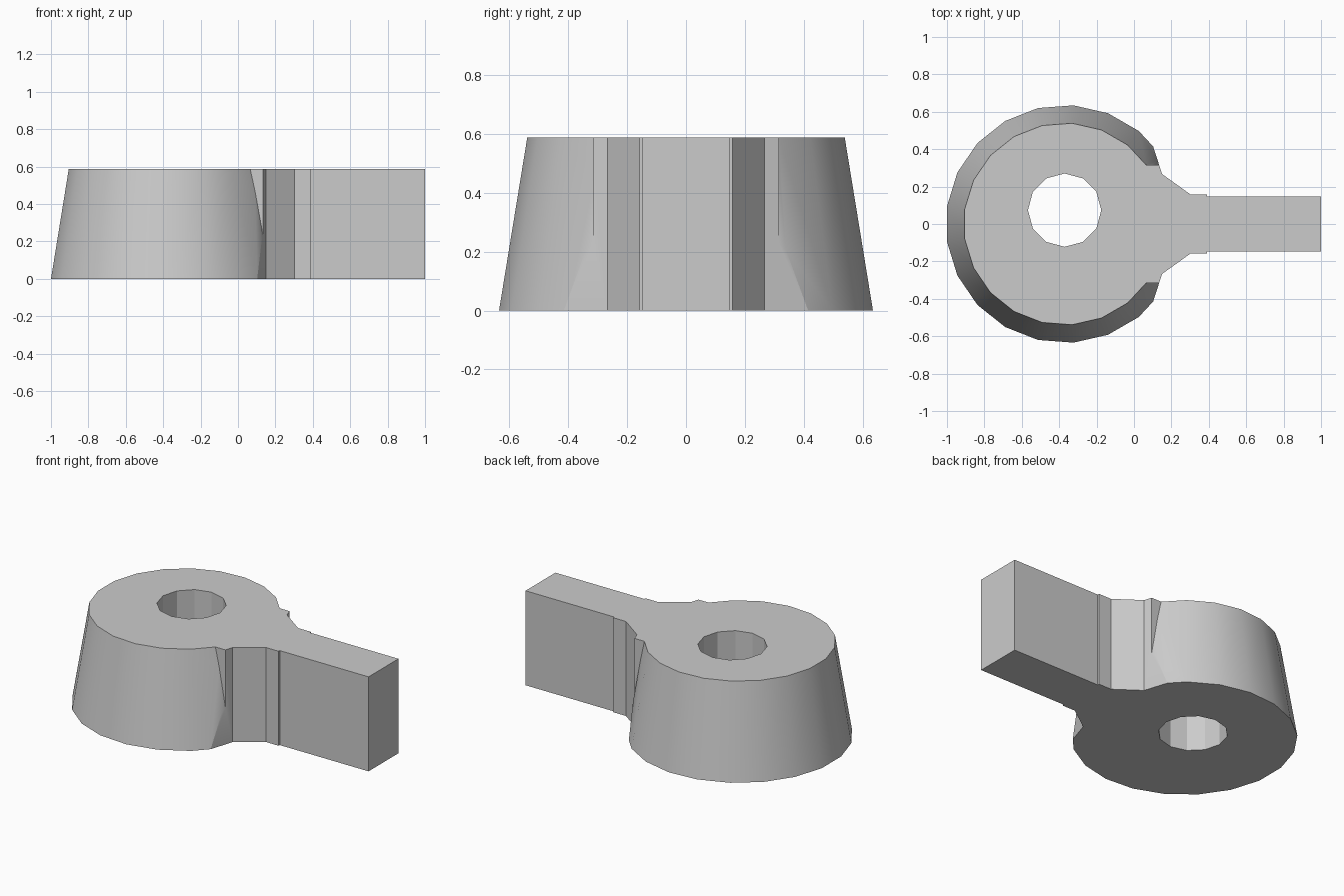
import bpy, bmesh, math

if "Cube" in bpy.data.objects:
    bpy.data.objects.remove(bpy.data.objects["Cube"])

H = 0.587          # overall height
HUB_X = -0.371     # hub axis

grey = bpy.data.materials.new("plain grey")
grey.use_nodes = True
colour = (0.6, 0.6, 0.6, 1)
grey.diffuse_color = colour
grey.node_tree.nodes["Principled BSDF"].inputs["Base Color"].default_value = colour


def prism(name, bottom, top, z0=0, z1=H):
    """Solid lofted between two outlines with the same number of points."""
    bm = bmesh.new()
    low = [bm.verts.new((x, y, z0)) for x, y in bottom]
    high = [bm.verts.new((x, y, z1)) for x, y in top]
    n = len(low)
    bm.faces.new(low)
    bm.faces.new(high)
    for i in range(n):
        j = (i + 1) % n
        bm.faces.new((low[i], low[j], high[j], high[i]))
    bmesh.ops.recalc_face_normals(bm, faces=bm.faces)
    mesh = bpy.data.meshes.new(name)
    bm.to_mesh(mesh)
    bm.free()
    mesh.materials.append(grey)
    obj = bpy.data.objects.new(name, mesh)
    bpy.context.collection.objects.link(obj)
    return obj


def ring(radius, sides, x, y):
    return [(x + radius * math.cos(math.tau * i / sides),
             y + radius * math.sin(math.tau * i / sides)) for i in range(sides)]


def rect(x0, x1, half):
    return [(x0, -half), (x1, -half), (x1, half), (x0, half)]


# Tapered hub
knob = prism("lever_knob", ring(0.636, 21, HUB_X, 0), ring(0.54, 21, HUB_X, 0))

# Neck block and handle bar
neck = prism("neck", rect(-0.1, 0.39, 0.315), rect(-0.1, 0.39, 0.315))
handle = prism("handle", rect(0.2, 1, 0.147), rect(0.2, 1, 0.147))

# Notches carving the neck on both sides, and the off-centre bore
notch = [(0.15, 0.267), (0.302, 0.158), (0.6, 0.158), (0.6, 0.5), (0.075, 0.5)]
cutters = []
for side in (1, -1):
    outline = [(x, y * side) for x, y in notch]
    cutters.append(prism("neck_notch", outline, outline, -0.2, H + 0.2))
bore = ring(0.196, 12, HUB_X, 0.074)
cutters.append(prism("bore", bore, bore, -0.2, H + 0.2))

# Combine into one solid
parts = [(neck, "UNION"), (handle, "UNION")] + [(c, "DIFFERENCE") for c in cutters]
for part, operation in parts:
    part.hide_render = True
    mod = knob.modifiers.new(part.name, "BOOLEAN")
    mod.operation = operation
    mod.solver = "EXACT"
    mod.object = part

bpy.ops.object.select_all(action="DESELECT")
knob.select_set(True)
bpy.context.view_layer.objects.active = knob
bpy.ops.object.convert(target="MESH")
for part, _ in parts:
    bpy.data.objects.remove(part)

# Smooth hub wall, crisp corners elsewhere
bpy.ops.object.shade_smooth_by_angle(angle=math.radians(25))
